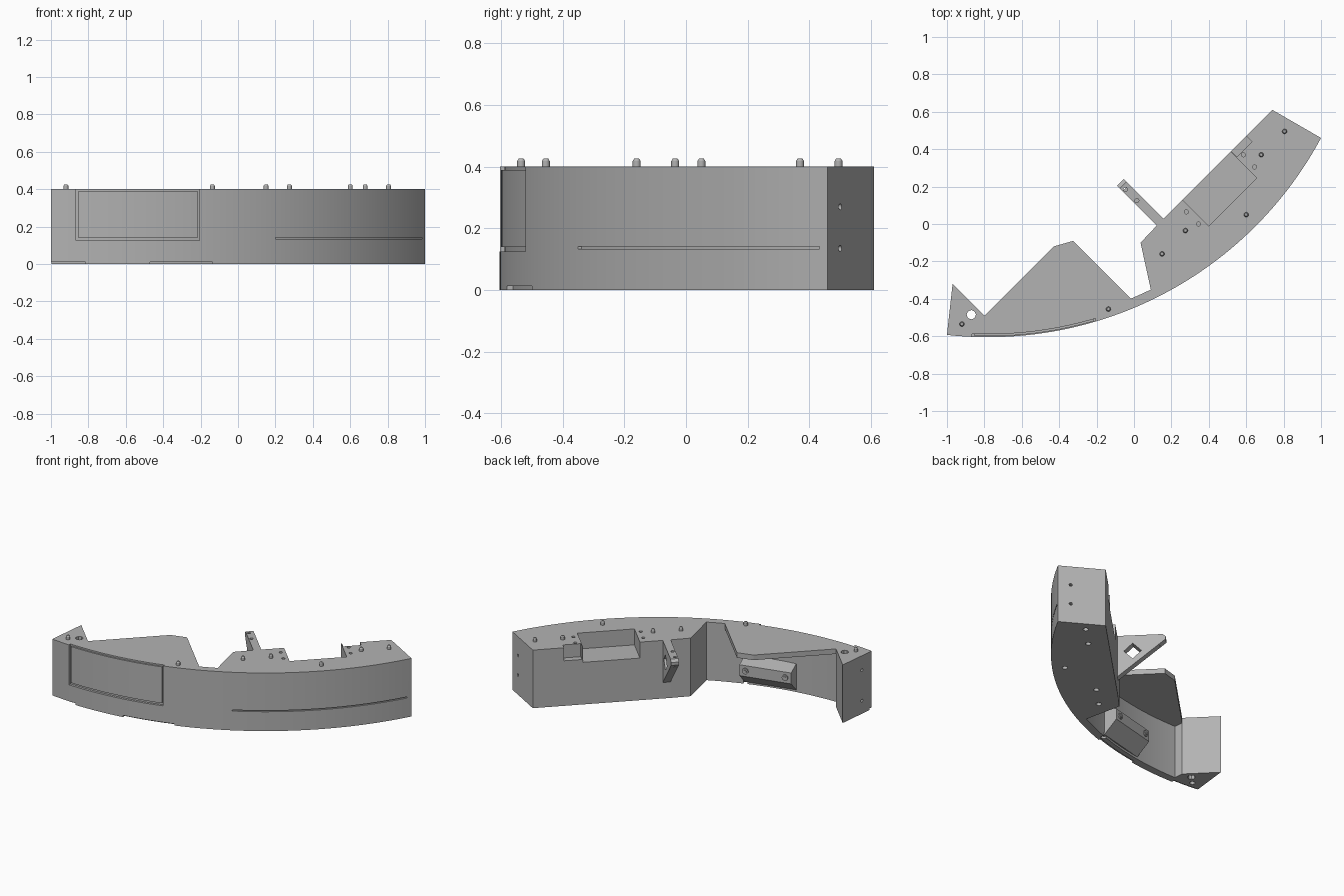
import bpy, bmesh
from math import sin, cos, asin, pi
from mathutils import Matrix, Vector

old = bpy.data.objects.get("Cube")
if old:
    bpy.data.objects.remove(old, do_unlink=True)

grey = bpy.data.materials.new("plain grey")
grey.use_nodes = True
grey.diffuse_color = (0.45, 0.45, 0.45, 1)
grey.node_tree.nodes["Principled BSDF"].inputs["Base Color"].default_value = grey.diffuse_color

CX, CY, R, R_IN, TOP = -0.78, 1.415, 2.02, 1.968, 0.4


def arc(x0, x1, r, n=40):
    """Points on the curved front, between two x positions."""
    a, b = asin((x0 - CX) / r), asin((x1 - CX) / r)
    ts = [a + (b - a) * i / n for i in range(n + 1)]
    return [(CX + r * sin(t), CY - r * cos(t)) for t in ts]


def prism(name, pts, z0, z1, matrix=Matrix()):
    """Extruded outline."""
    bm = bmesh.new()
    face = bm.faces.new([bm.verts.new((x, y, z0)) for x, y in pts])
    new = bmesh.ops.extrude_face_region(bm, geom=[face])["geom"]
    bmesh.ops.translate(bm, vec=(0, 0, z1 - z0),
                        verts=[v for v in new if isinstance(v, bmesh.types.BMVert)])
    bmesh.ops.recalc_face_normals(bm, faces=bm.faces)
    bm.transform(matrix)
    return finish(name, bm)


def finish(name, bm):
    me = bpy.data.meshes.new(name)
    bm.to_mesh(me)
    bm.free()
    me.materials.append(grey)
    ob = bpy.data.objects.new(name, me)
    bpy.context.collection.objects.link(ob)
    return ob


def rod(name, centre, r, depth, axis=(0, 0, 1), r2=None, sides=16):
    bm = bmesh.new()
    bmesh.ops.create_cone(bm, cap_ends=True, segments=sides, radius1=r,
                          radius2=r if r2 is None else r2, depth=depth)
    turn = Vector((0, 0, 1)).rotation_difference(Vector(axis)).to_matrix().to_4x4()
    bm.transform(Matrix.Translation(centre) @ turn)
    return finish(name, bm)


def band(name, x0, x1, r0, r1, z0, z1):
    """Curved slab following the front."""
    return prism(name, arc(x0, x1, r1) + arc(x0, x1, r0)[::-1], z0, z1)


def frame(origin, u, v, w):
    """Matrix taking local x, y, z to the given directions."""
    m = Matrix((u, v, w)).transposed().to_4x4()
    return Matrix.Translation(origin) @ m


def combine(target, tools, operation):
    for t in tools:
        t.hide_render = True
        mod = target.modifiers.new(t.name, "BOOLEAN")
        mod.operation, mod.solver, mod.object = operation, "EXACT", t
    bpy.context.view_layer.update()
    deps = bpy.context.evaluated_depsgraph_get()
    me = bpy.data.meshes.new_from_object(target.evaluated_get(deps))
    target.modifiers.clear()
    target.data = me
    for t in tools:
        bpy.data.objects.remove(t, do_unlink=True)


def smooth(ob):
    bpy.ops.object.select_all(action="DESELECT")
    ob.select_set(True)
    bpy.context.view_layer.objects.active = ob
    bpy.ops.object.shade_smooth_by_angle(angle=0.5)


# Main curved housing: solid block, thin wall and end horn
housing = prism("housing", arc(-1, 1, R, 64) + [
    (0.74, 0.61), (0.16, 0.03), (0.12, -0.01), (0.035, -0.1)]
    + arc(-0.795, 0.09, R_IN)[::-1] + [(-0.8, -0.49), (-0.97, -0.32)], 0, TOP)

# Thin top shelf and triangular arm
shelf = prism("shelf", [(-0.81, -0.5), (-0.8, -0.49), (-0.43, -0.12), (-0.325, -0.09), (-0.02, -0.395)]
              + arc(-0.8, -0.01, R_IN + 0.015, 12)[::-1], 0.365, TOP)
h = 0.5 ** 0.5
arm_frame = frame((0.14, 0.01, 0), (-h, h, 0), (0, 0, 1), (h, h, 0))
arm = prism("arm", [(-0.02, TOP), (0.28, TOP), (0.3, 0.385), (0.3, 0.365), (0, 0.11), (-0.02, 0.11)],
            -0.025, 0.025, arm_frame)
combine(housing, [shelf, arm], "UNION")

# Cuts: front window, slit, foot notches, top pockets
cuts = [
    band("window_cut", -0.865, -0.205, R - 0.016, R + 0.05, 0.125, TOP + 0.1),
    band("slit_cut", 0.2, 0.985, R - 0.01, R + 0.05, 0.133, 0.141),
    band("foot_cut_a", -1.05, -0.815, R - 0.02, R + 0.05, -0.1, 0.012),
    band("foot_cut_b", -0.47, -0.135, R - 0.02, R + 0.05, -0.1, 0.012),
    prism("pocket_cut", [(0.4, -0.01), (0.656, 0.246), (0.47, 0.432), (0.214, 0.176)], 0.29, 0.5),
    prism("side_pocket_cut", [(0.55, 0.36), (0.63, 0.44), (0.56, 0.51), (0.47, 0.44)], 0.31, 0.5),
    prism("arm_window_cut", [(0.04, 0.29), (0.095, 0.345), (0.15, 0.29), (0.095, 0.235)],
          -0.1, 0.1, arm_frame),
    rod("horn_hole", (-0.87, -0.485, 0.2), 0.025, 0.8, sides=8),
]
pegs = [(-0.92, -0.535), (-0.137, -0.455), (0.15, -0.16), (0.275, -0.035),
        (0.6, 0.05), (0.68, 0.37), (0.805, 0.495)]
cuts += [rod("socket_cut", (x, y, 0), 0.017, 0.06) for x, y in pegs]
for x, y in [(0.28, 0.065), (0.345, 0), (0.585, 0.37), (0.645, 0.305),
             (-0.045, 0.185), (0.015, 0.125)]:
    cuts.append(rod("pin_hole", (x, y, TOP), 0.011, 0.14))
for z in (0.135, 0.27):
    cuts.append(rod("end_hole", (0.93, 0.5, z), 0.01, 0.1, (0.5, 0.866, 0)))
for z in (0.09, 0.3):
    cuts.append(rod("horn_side_hole", (-0.99, -0.5, z), 0.01, 0.1, (1, -0.1, 0)))
combine(housing, cuts, "DIFFERENCE")
smooth(housing)

# Window panel sitting in its recess
panel = band("window_panel", -0.852, -0.217, R - 0.018, R - 0.005, 0.14, 0.39)
smooth(panel)

# Locating pegs with chamfered tips
for i, (x, y) in enumerate(pegs):
    smooth(rod(f"peg_{i}", (x, y, TOP + 0.008), 0.013, 0.02))
    smooth(rod(f"peg_tip_{i}", (x, y, TOP + 0.022), 0.013, 0.008, r2=0.008))

# Wedge-shaped bracket on the inner wall, with two screws
a, b = (Vector((x, y, 0)) for x, y in arc(-0.47, -0.135, R_IN, 1))
along = (b - a).normalized()
inward = Vector((-along.y, along.x, 0))
half = (b - a).length / 2
place = frame((a + b) / 2, inward, Vector((0, 0, 1)), along)
prism("inner_bracket", [(-0.02, 0.2), (0.09, 0.17), (0.09, 0.095), (0, 0.015), (-0.02, 0.015)],
      -half, half, place)
for side in (-1, 1):
    spot = place @ Vector((0.092, 0.133, side * (half - 0.04)))
    smooth(rod("bracket_screw", spot, 0.02, 0.012, inward))
    smooth(rod("bracket_screw_core", spot + inward * 0.006, 0.01, 0.008, inward))
